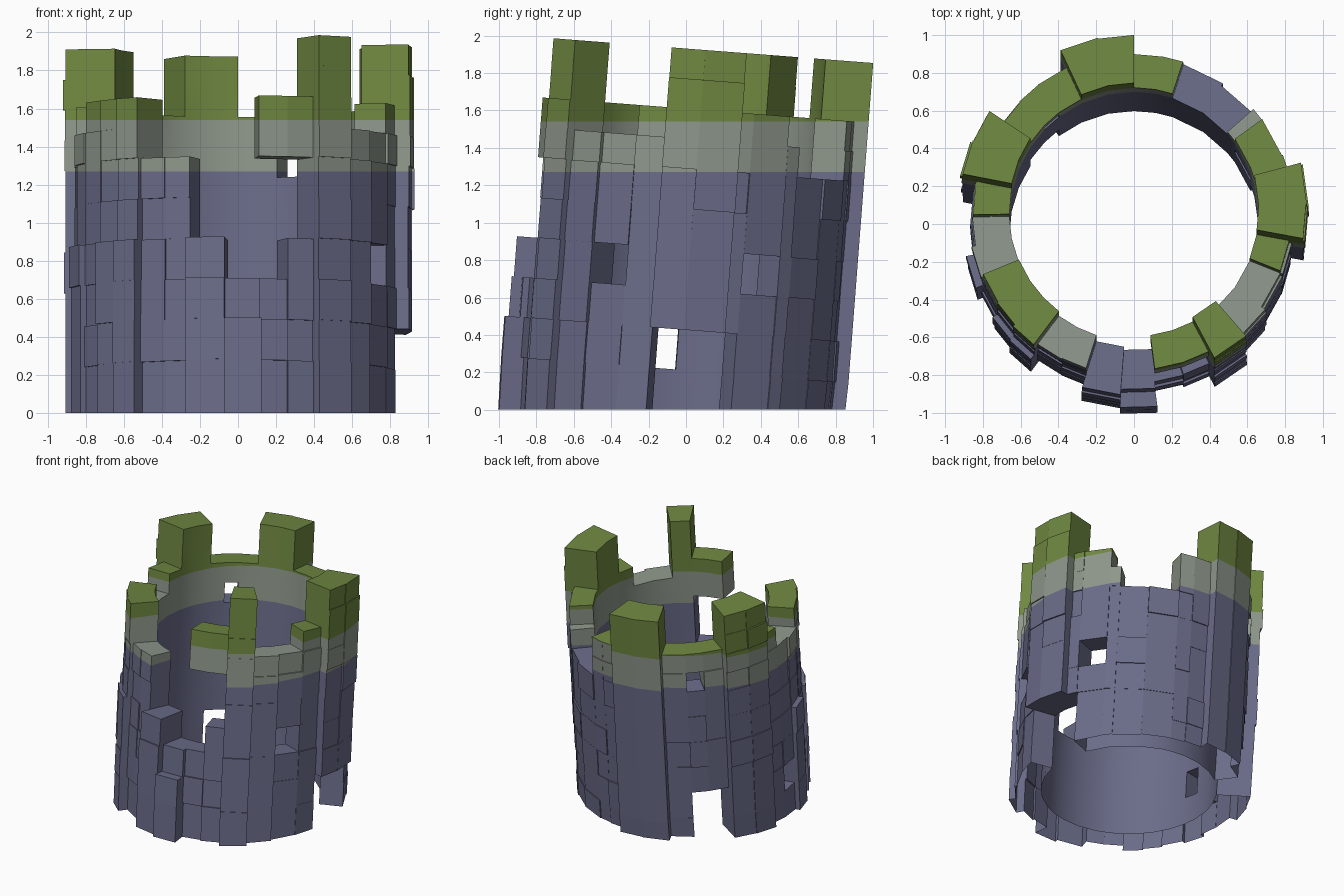
import bpy, bmesh, random
from math import sin, cos, radians, asin

if "Cube" in bpy.data.objects:
    bpy.data.objects.remove(bpy.data.objects["Cube"])

random.seed(4)
RI, CY, TILT = 0.66, -0.06, asin(0.077)

# Course heights along the leaning axis: six tall courses, four short ones
LEVELS = [0.215 * i for i in range(7)] + [1.29 + 0.16 * i for i in range(1, 5)]
ROWS = len(LEVELS) - 1
# Column boundaries in degrees, anticlockwise from +x
ANG = [-10.5, 1, 15, 21, 36, 41.5, 56.25, 72, 80, 90, 102, 115,
       127, 136, 146.25, 157.5, 169, 181, 191.25, 202.5, 213.75, 223.5,
       233, 243, 252.5, 265.5, 277.5, 288, 298, 311, 324, 338, 349.5]
COLS = len(ANG) - 1
# Ruined height of each column, in courses
TOPS = [10, 10, 8, 8, 7, 6, 6, 8, 8, 10, 10, 8, 8, 8, 10, 10, 8, 7, 7,
        8, 8, 8, 6, 6, 4, 3, 3, 4, 10, 7, 7, 8]
# Columns that stand proud of the wall
PROUD = {0: .915, 1: .92, 9: .915, 10: .92, 14: .925, 15: .93, 16: .86, 17: .86,
         18: .87, 19: .865, 20: .865, 21: .875, 24: .92, 28: .905, 29: .865}

# Fill the grid with outer radii; RI means an empty cell
R = [[RI] * ROWS for _ in range(COLS)]
for c in range(COLS):
    for r in range(TOPS[c]):
        base = PROUD.get(c, 0.842)
        if c in (18, 20, 21) and r < 4:
            base += 0.03
        if c == 25:
            base = 0.95 if r < 2 else 0.87
        if c not in (25, 9, 10):
            base += random.uniform(-0.008, 0.008)
        R[c][r] = base
# Loose chunk bridging the front breach
for c in (26, 27):
    for r in (6, 7):
        R[c][r] = 0.84
# Doors, windows and missing stones (column, course)
for c, r in [(0, 0), (0, 1), (1, 0), (1, 1), (2, 0), (2, 1), (12, 0), (12, 1),
             (13, 0), (13, 1), (17, 1), (30, 3), (3, 3), (12, 6)]:
    R[c][r] = RI

bm = bmesh.new()


def vert(rad, a, lv):
    """Point on the leaning tower; the lowest course is cut level with the ground."""
    x, y, z = rad * cos(radians(a)), rad * sin(radians(a)), LEVELS[lv]
    wy = CY + y * cos(TILT) + z * sin(TILT)
    wz = z * cos(TILT) - y * sin(TILT) if lv else 0.0
    return bm.verts.new((x, wy, wz))


def quad(pts, flip=False, smooth=False):
    vs = [vert(*p) for p in pts]
    f = bm.faces.new(vs[::-1] if flip else vs)
    f.smooth = smooth


# Emit only the exposed surfaces of every stone; the underside stays open
for c in range(COLS):
    a0, a1 = ANG[c], ANG[c + 1]
    for r in range(ROWS):
        rad = R[c][r]
        if rad <= RI:
            continue
        z0, z1 = r, r + 1
        for rr, inner in ((rad, False), (RI, True)):
            quad([(rr, a0, z0), (rr, a1, z0), (rr, a1, z1), (rr, a0, z1)], inner, inner)
        above = R[c][r + 1] if r + 1 < ROWS else RI
        below = R[c][r - 1] if r else rad
        for n, z, flip in ((above, z1, False), (below, z0, True)):
            if n < rad:
                quad([(n, a0, z), (rad, a0, z), (rad, a1, z), (n, a1, z)], flip)
        for n, a, flip in ((R[(c + 1) % COLS][r], a1, False), (R[c - 1][r], a0, True)):
            if n < rad:
                quad([(n, a, z0), (n, a, z1), (rad, a, z1), (rad, a, z0)], flip)

bmesh.ops.remove_doubles(bm, verts=bm.verts, dist=0.0005)

# Level colour bands: stone, weathered stone, moss
BANDS = (1.27, 1.54)
for z in BANDS:
    bmesh.ops.bisect_plane(bm, geom=bm.verts[:] + bm.edges[:] + bm.faces[:],
                           plane_co=(0, 0, z), plane_no=(0, 0, 1))
for f in bm.faces:
    f.material_index = sum(f.calc_center_median().z > z for z in BANDS)

me = bpy.data.meshes.new("ruined_tower")
bm.to_mesh(me)
bm.free()
for name, col in (("slate_stone", (0.145, 0.15, 0.25)),
                  ("weathered_stone", (0.27, 0.31, 0.26)),
                  ("moss_green", (0.16, 0.245, 0.052))):
    m = bpy.data.materials.new(name)
    m.diffuse_color = (*col, 1)
    m.use_nodes = True
    m.node_tree.nodes["Principled BSDF"].inputs["Base Color"].default_value = m.diffuse_color
    me.materials.append(m)
ob = bpy.data.objects.new("ruined_tower", me)
bpy.context.collection.objects.link(ob)
